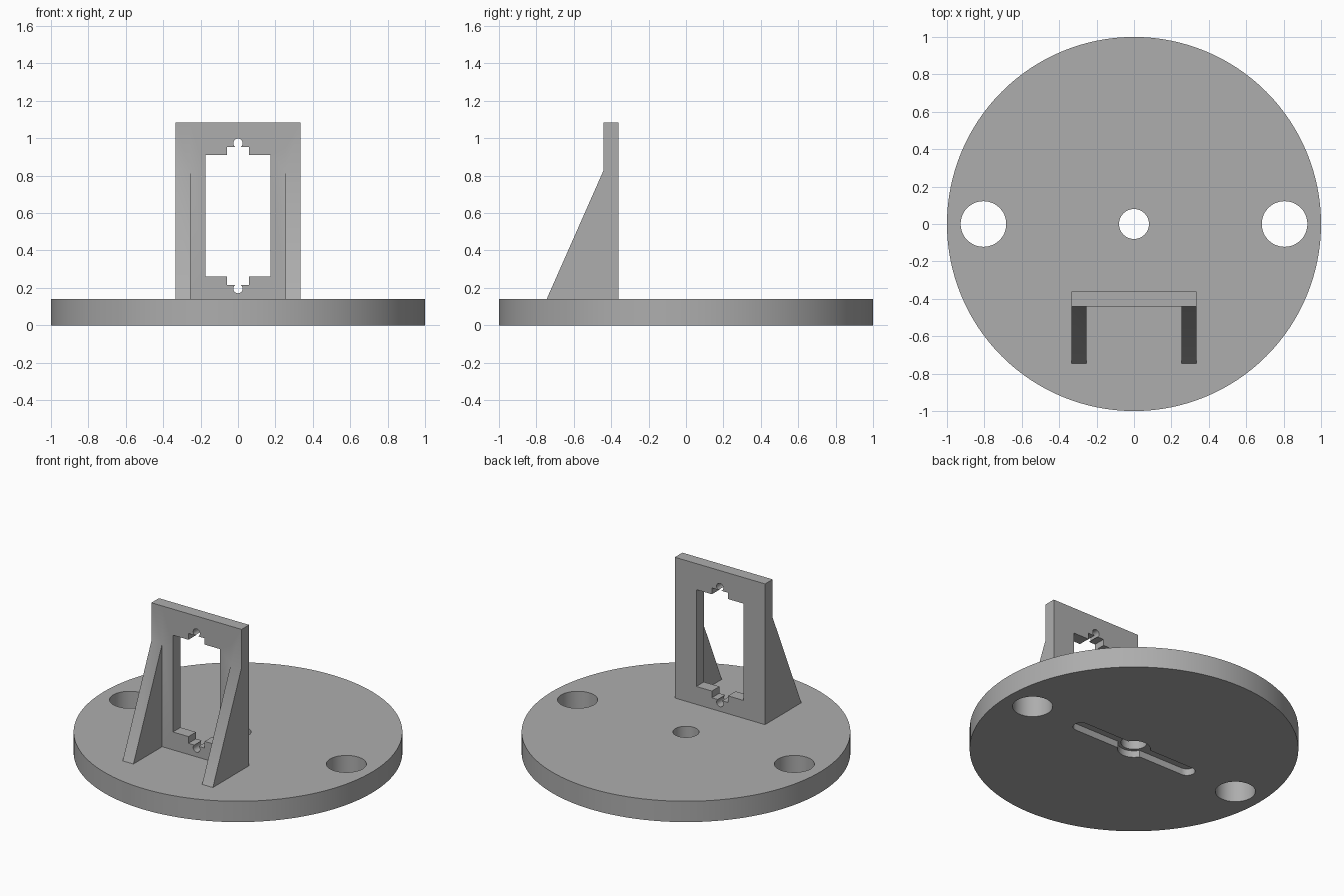
import bpy, bmesh
from math import pi, sin, cos, asin

cube = bpy.data.objects.get("Cube")
if cube:
    bpy.data.objects.remove(cube, do_unlink=True)

grey = bpy.data.materials.new("grey plastic")
grey.use_nodes = True
colour = (0.42, 0.42, 0.42, 1)
grey.diffuse_color = colour
grey.node_tree.nodes["Principled BSDF"].inputs["Base Color"].default_value = colour


def prism(name, outline, axis, low, high):
    """Extrude a 2D outline along an axis; the outline uses the other two axes in order."""
    def place(p, d):
        co = list(p)
        co.insert("xyz".index(axis), d)
        return co
    bm = bmesh.new()
    face = bm.faces.new([bm.verts.new(place(p, low)) for p in outline])
    top = bmesh.ops.extrude_face_region(bm, geom=[face])["geom"]
    offset = place((0, 0), high - low)
    bmesh.ops.translate(bm, vec=offset, verts=[v for v in top if isinstance(v, bmesh.types.BMVert)])
    bmesh.ops.recalc_face_normals(bm, faces=bm.faces)
    mesh = bpy.data.meshes.new(name)
    bm.to_mesh(mesh)
    bm.free()
    mesh.materials.append(grey)
    obj = bpy.data.objects.new(name, mesh)
    bpy.context.collection.objects.link(obj)
    return obj


def arc(u, v, r, start, end, n):
    steps = [start + (end - start) * i / n for i in range(n + 1)]
    return [(u + r * cos(a), v + r * sin(a)) for a in steps]


def circle(u, v, r, n=48):
    return arc(u, v, r, 0, 2 * pi, n)[:-1]


def rect(u0, u1, v0, v1):
    return [(u0, v0), (u1, v0), (u1, v1), (u0, v1)]


def select(obj):
    bpy.ops.object.select_all(action="DESELECT")
    obj.select_set(True)
    bpy.context.view_layer.objects.active = obj


def combine(obj, other, operation):
    other.hide_render = True
    mod = obj.modifiers.new("boolean", "BOOLEAN")
    mod.operation, mod.solver, mod.object = operation, "EXACT", other
    select(obj)
    bpy.ops.object.modifier_apply(modifier=mod.name)
    bpy.data.objects.remove(other, do_unlink=True)


def smooth(obj):
    select(obj)
    bpy.ops.object.shade_smooth_by_angle(angle=pi / 6)


# Round base with a centre hole and two large side holes
BASE = 0.14
base = prism("round_base", circle(0, 0, 1, 128), "z", 0, BASE)
for x, r in ((0, 0.08), (-0.805, 0.122), (0.805, 0.122)):
    combine(base, prism("hole_cutter", circle(x, 0, r), "z", -0.1, 0.3), "DIFFERENCE")

# Two-armed recess in the underside
half, hub, reach = 0.05, 0.1, 0.42
a = asin(half / hub)
recess = (arc(reach, 0, half, -pi / 2, pi / 2, 12) + arc(0, 0, hub, a, pi - a, 16)
          + arc(-reach, 0, half, pi / 2, 3 * pi / 2, 12) + arc(0, 0, hub, pi + a, 2 * pi - a, 16))
combine(base, prism("recess_cutter", recess, "z", -0.1, 0.045), "DIFFERENCE")
smooth(base)

# Upright plate, joined to a sloping rib on each side
W, FRONT, BACK, TOP = 0.335, -0.44, -0.36, 1.085
bracket = prism("upright_bracket", rect(-W, W, BASE, TOP), "y", FRONT, BACK)
rib = [(-0.745, BASE), (BACK, BASE), (BACK, TOP), (FRONT, TOP), (FRONT, 0.83)]
for x0, x1 in ((-W, -0.255), (0.255, W)):
    combine(bracket, prism("rib", rib, "x", x0, x1), "UNION")

# Window with a step and a screw hole at each end
openings = [rect(-0.175, 0.175, 0.26, 0.91), rect(-0.06, 0.06, 0.215, 0.952),
            circle(0, 0.196, 0.025, 24), circle(0, 0.974, 0.025, 24)]
for outline in openings:
    combine(bracket, prism("window_cutter", outline, "y", -0.6, -0.2), "DIFFERENCE")
smooth(bracket)
